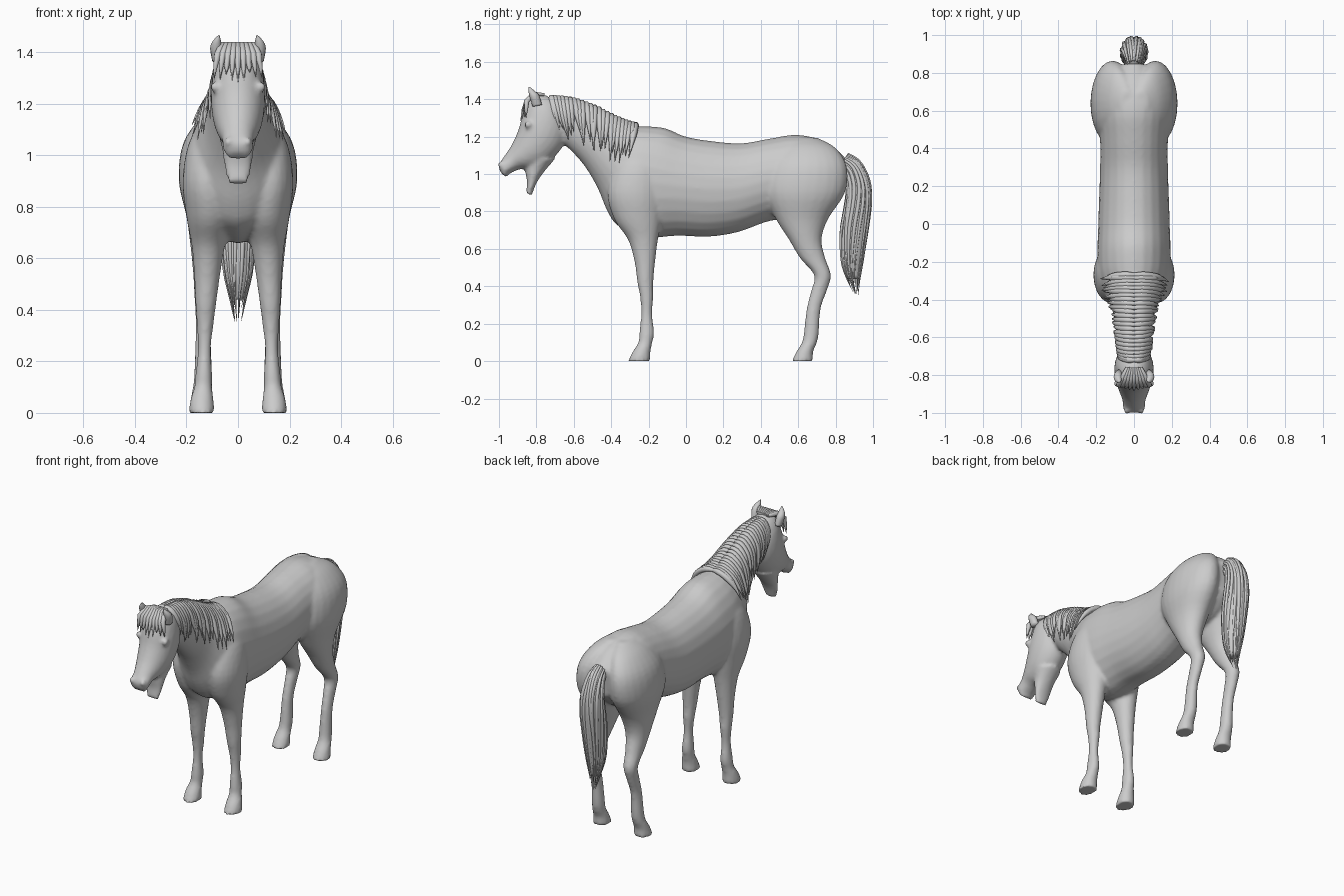
import bpy, bmesh, math, random
from mathutils import Vector, Matrix

random.seed(4)
if "Cube" in bpy.data.objects:
    bpy.data.objects.remove(bpy.data.objects["Cube"])

GREY = (0.6, 0.6, 0.6, 1)
coat = bpy.data.materials.new("coat grey")
coat.use_nodes = True
coat.diffuse_color = GREY
coat.node_tree.nodes["Principled BSDF"].inputs["Base Color"].default_value = GREY


# A ring is (front/top y, z, back/bottom y, z, half width, centre x)
def ring_at(rings, t):
    """Smoothly interpolated ring at fractional index t."""
    last = len(rings) - 1
    t = max(0, min(last, t))
    i = min(int(t), last - 1)
    f = t - i
    p, q = rings[i], rings[i + 1]
    o, r = rings[max(i - 1, 0)], rings[min(i + 2, last)]
    return [b + f / 2 * (c - a + f * (2 * a - 5 * b + 4 * c - d + f * (3 * (b - c) + d - a)))
            for a, b, c, d in zip(o, p, q, r)]


def surface(rings, t, angle, grow=1.0):
    """Point on the loft at ring t and angle around it."""
    ya, za, yb, zb, w, cx = ring_at(rings, t)
    c, s = grow * math.cos(angle), grow * math.sin(angle)
    return Vector((cx + w * s, (ya + yb) / 2 + (ya - yb) / 2 * c, (za + zb) / 2 + (za - zb) / 2 * c))


def loft(bm, rings, sides=24, steps=4, side=1):
    loops = []
    for k in range((len(rings) - 1) * steps + 1):
        pts = [surface(rings, k / steps, math.tau * j / sides) for j in range(sides)]
        loops.append([bm.verts.new((p.x * side, p.y, p.z)) for p in pts])
    for a, b in zip(loops, loops[1:]):
        for j in range(sides):
            n = (j + 1) % sides
            bm.faces.new((a[j], a[n], b[n], b[j]))
    bm.faces.new(loops[0])
    bm.faces.new(loops[-1])


def midline(rows):
    return [row + (0,) for row in rows]


def upright(rows):
    """Leg rows (z, front y, back y, inner x, outer x) as rings."""
    return [(y0, z, y1, z, (x1 - x0) / 2, (x0 + x1) / 2) for z, y0, y1, x0, x1 in rows]


def finish(name, bm):
    bmesh.ops.recalc_face_normals(bm, faces=bm.faces)
    mesh = bpy.data.meshes.new(name)
    bm.to_mesh(mesh)
    bm.free()
    mesh.materials.append(coat)
    mesh.shade_smooth()
    obj = bpy.data.objects.new(name, mesh)
    bpy.context.collection.objects.link(obj)
    return obj


def apply(obj):
    bpy.ops.object.select_all(action='DESELECT')
    obj.select_set(True)
    bpy.context.view_layer.objects.active = obj
    bpy.ops.object.convert(target='MESH')
    obj.data.shade_smooth()


def hair(name, locks, depth):
    """Tapered locks of hair, each a list of points."""
    curve = bpy.data.curves.new(name, 'CURVE')
    curve.dimensions = '3D'
    curve.bevel_depth = depth
    curve.bevel_resolution = 1
    curve.use_fill_caps = True
    curve.materials.append(coat)
    for pts in locks:
        spline = curve.splines.new('POLY')
        spline.points.add(len(pts) - 1)
        for i, (point, p) in enumerate(zip(spline.points, pts)):
            f = i / (len(pts) - 1)
            point.co = (*p, 1)
            point.radius = min(1, 0.6 + 2 * f, 2.2 * (1 - f) + 0.05)
    obj = bpy.data.objects.new(name, curve)
    bpy.context.collection.objects.link(obj)
    apply(obj)


# Neck and barrel
trunk = midline([
    (-.72, 1.41, -.68, 1.18, .07), (-.62, 1.40, -.62, 1.13, .085),
    (-.50, 1.36, -.54, 1.04, .10), (-.38, 1.30, -.47, .92, .125),
    (-.28, 1.26, -.42, .80, .165), (-.20, 1.255, -.36, .72, .19),
    (-.11, 1.245, -.22, .66, .195), (0, 1.20, -.05, .67, .19),
    (.15, 1.175, .12, .665, .185), (.30, 1.165, .28, .69, .18),
    (.45, 1.19, .45, .75, .18), (.60, 1.21, .60, .76, .19),
    (.75, 1.17, .72, .80, .16), (.85, 1.09, .83, .90, .08)])
# Skull and muzzle
head = midline([
    (-.74, 1.42, -.66, 1.28, .07), (-.82, 1.42, -.64, 1.20, .095),
    (-.87, 1.33, -.67, 1.13, .105), (-.895, 1.24, -.74, 1.06, .098),
    (-.93, 1.16, -.82, 1.03, .08), (-.965, 1.105, -.89, 1.025, .062),
    (-1, 1.05, -.945, 1, .058), (-.992, 1.01, -.96, .98, .04)])
# Dropped lower jaw
jaw = midline([
    (-.85, 1.08, -.70, 1.08, .075), (-.86, 1.02, -.76, 1.01, .06),
    (-.85, .96, -.80, .95, .053), (-.855, .90, -.825, .885, .038)])
# Legs, each running up into the shoulder or haunch
fore_leg = upright([
    (0, -.31, -.19, .09, .19), (.05, -.285, -.19, .095, .185), (.10, -.255, -.18, .10, .17),
    (.15, -.25, -.17, .10, .165), (.25, -.24, -.18, .105, .155), (.34, -.245, -.175, .095, .16),
    (.42, -.26, -.175, .085, .165), (.53, -.275, -.165, .07, .17), (.65, -.31, -.15, .05, .18),
    (.76, -.385, -.13, .02, .20), (.90, -.42, -.12, .02, .215), (1.05, -.38, -.13, .02, .19),
    (1.16, -.31, -.16, .02, .12)])
hind_leg = upright([
    (0, .565, .68, .09, .19), (.05, .59, .68, .095, .185), (.10, .62, .70, .10, .175),
    (.15, .63, .71, .10, .17), (.28, .645, .72, .105, .165), (.38, .67, .755, .10, .165),
    (.46, .685, .775, .09, .17), (.55, .61, .745, .075, .175), (.65, .55, .725, .05, .185),
    (.76, .48, .76, .02, .20), (.90, .42, .85, 0, .23), (1.04, .44, .86, 0, .215),
    (1.14, .50, .80, 0, .15), (1.195, .57, .70, 0, .07)])

bm = bmesh.new()
for rings in (trunk, head, jaw):
    loft(bm, rings)
for side in (1, -1):
    for rings in (fore_leg, hind_leg):
        loft(bm, rings, side=side)
    # Eye and nostril swellings
    for place, size in (((.09, -.845, 1.265), .02), ((.036, -.985, 1.05), .021)):
        spot = Matrix.Translation((place[0] * side, place[1], place[2]))
        bmesh.ops.create_icosphere(bm, subdivisions=2, radius=size, matrix=spot)
body = finish("horse_body", bm)
remesh = body.modifiers.new("blend", 'REMESH')
remesh.mode = 'VOXEL'
remesh.voxel_size = 0.011
soften = body.modifiers.new("soften", 'SMOOTH')
soften.iterations = 4
apply(body)

# Ears
ear = [(-.82, 1.36, -.77, 1.37, .02, .08), (-.835, 1.41, -.785, 1.42, .023, .085),
       (-.842, 1.44, -.81, 1.445, .016, .082), (-.842, 1.466, -.835, 1.466, .002, .074)]
for side, label in ((1, "left"), (-1, "right")):
    bm = bmesh.new()
    loft(bm, ear, sides=12, side=side)
    finish(label + "_ear", bm)

# Mane: locks draped over both sides of the neck, drifting backwards
locks = []
count, steps = 24, 10
for side in (1, -1):
    for i in range(count):
        f = i / (count - 1)
        start = -0.1 + 4.2 * f
        reach = math.radians(125 - 58 * f + random.uniform(-12, 12))
        drift = random.uniform(0.2, 0.5)
        locks.append([surface(trunk, start + drift * (k / steps) ** 2, side * reach * k / steps,
                              1.03 + 0.07 * k / steps) for k in range(steps + 1)])
hair("mane", locks, 0.018)

# Forelock fanned over the brow
locks = []
for i in range(9):
    x = (i - 4) * 0.022
    drop = random.uniform(0, 0.04) + abs(x) / 4
    locks.append([(x * .4, -.76, 1.425), (x * .7, -.815, 1.428), (x * .9, -.852, 1.39),
                  (x, -.872 + abs(x) / 5, 1.34), (x * 1.05, -.885 + abs(x) / 3, 1.27 + drop)])
hair("forelock", locks, 0.015)

# Tail core with strands laid along it
tail = midline([
    (.865, 1.11, .81, 1.02, .03), (.925, 1.07, .85, .98, .045), (.975, .98, .86, .90, .06),
    (.99, .88, .845, .80, .068), (.98, .75, .825, .68, .066), (.955, .58, .83, .53, .055),
    (.93, .44, .86, .44, .03), (.92, .35, .90, .36, .012)])
bm = bmesh.new()
loft(bm, tail[:-1])
finish("tail", bm)
locks = []
strands, steps = 22, 20
for i in range(strands):
    angle = math.tau * (i + random.uniform(0, .5)) / strands
    end = random.uniform(6.1, 7)
    locks.append([surface(tail, end * k / steps, angle + 0.2 * math.sin(3 * k / steps + i),
                          0.96 + 0.5 * max(0, k / steps - 0.8)) for k in range(steps + 1)])
hair("tail_strands", locks, 0.011)
